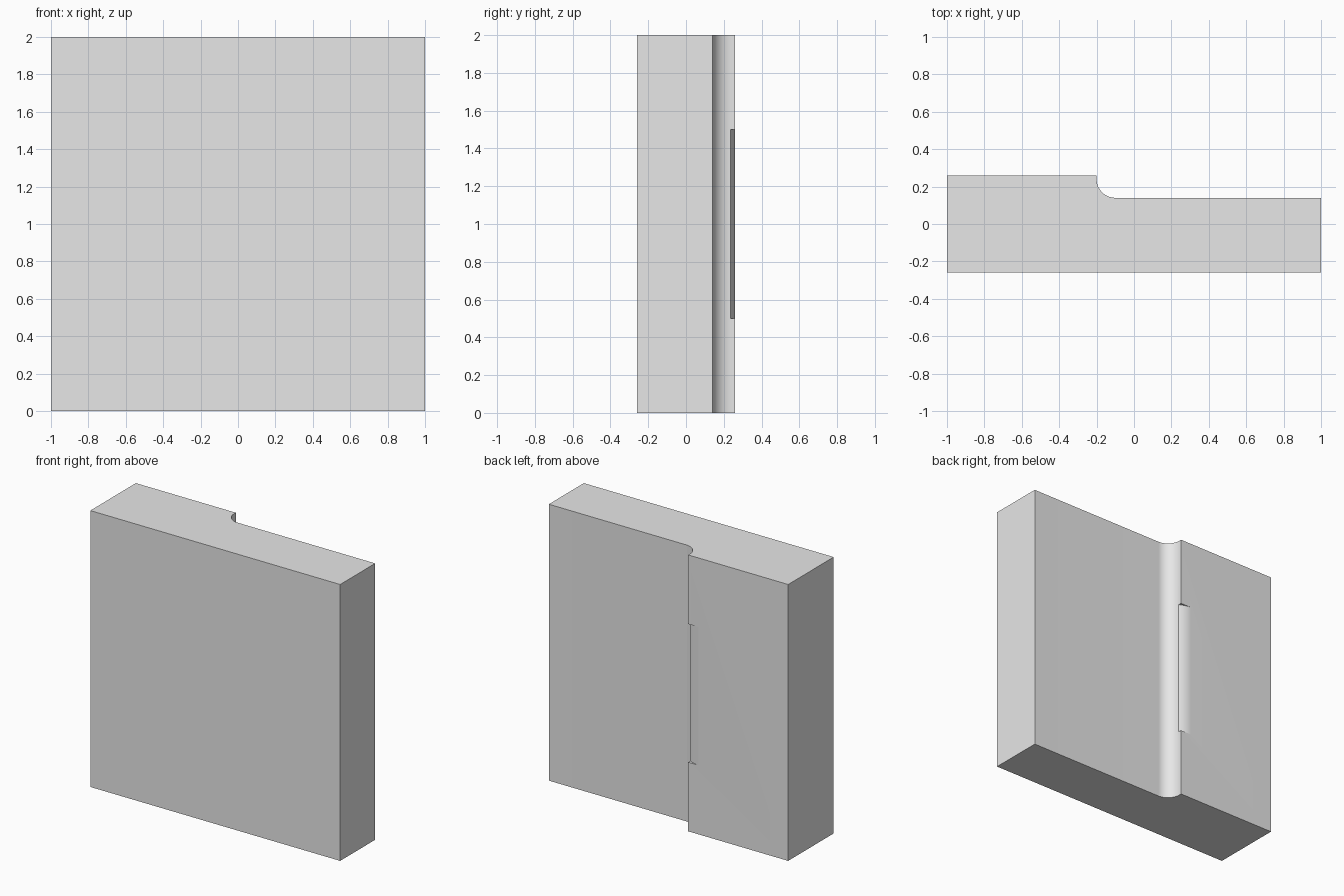
import bpy, bmesh, math

cube = bpy.data.objects.get("Cube")
if cube:
    bpy.data.objects.remove(cube, do_unlink=True)

grey = bpy.data.materials.new("plain_grey")
grey.use_nodes = True
grey.diffuse_color = (0.8, 0.8, 0.8, 1)
grey.node_tree.nodes["Principled BSDF"].inputs["Base Color"].default_value = grey.diffuse_color


def arc(cx, cy, r, start, end, steps):
    """Points along a circular arc, angles in degrees."""
    angles = [math.radians(start + (end - start) * i / steps) for i in range(steps + 1)]
    return [(cx + r * math.cos(a), cy + r * math.sin(a)) for a in angles]


def prism(name, profile, bottom, top):
    """Extrude a plan profile upwards into a solid."""
    bm = bmesh.new()
    base = bm.faces.new([bm.verts.new((x, y, bottom)) for x, y in profile])
    result = bmesh.ops.extrude_face_region(bm, geom=[base])
    verts = [v for v in result["geom"] if isinstance(v, bmesh.types.BMVert)]
    bmesh.ops.translate(bm, verts=verts, vec=(0, 0, top - bottom))
    bmesh.ops.recalc_face_normals(bm, faces=bm.faces)
    mesh = bpy.data.meshes.new(name)
    bm.to_mesh(mesh)
    bm.free()
    mesh.materials.append(grey)
    obj = bpy.data.objects.new(name, mesh)
    bpy.context.collection.objects.link(obj)
    return obj


# Stepped panel with a concave fillet at the foot of the step
panel = prism(
    "stepped_panel",
    [(-1, -0.26), (1, -0.26), (1, 0.14)]
    + arc(-0.1, 0.24, 0.1, 270, 180, 24)
    + [(-0.2, 0.26), (-1, 0.26)],
    0, 2)

# Rounded relief along the middle of the step edge
radius = 0.175
relief = prism(
    "edge_relief_cutter",
    arc(-0.29, 0.26 - radius, radius, 90, 59, 10)
    + [(-0.18, 0.235), (-0.18, 0.3), (-0.29, 0.3)],
    0.5, 1.5)
relief.hide_render = True
relief.hide_viewport = True

cut = panel.modifiers.new("edge_relief", 'BOOLEAN')
cut.object = relief
cut.operation = 'DIFFERENCE'
cut.solver = 'EXACT'

# Bake the cut, then smooth only the curved faces
bpy.context.view_layer.objects.active = panel
panel.select_set(True)
bpy.ops.object.modifier_apply(modifier=cut.name)
bpy.data.objects.remove(relief, do_unlink=True)
bpy.ops.object.shade_smooth_by_angle(angle=math.radians(20))
